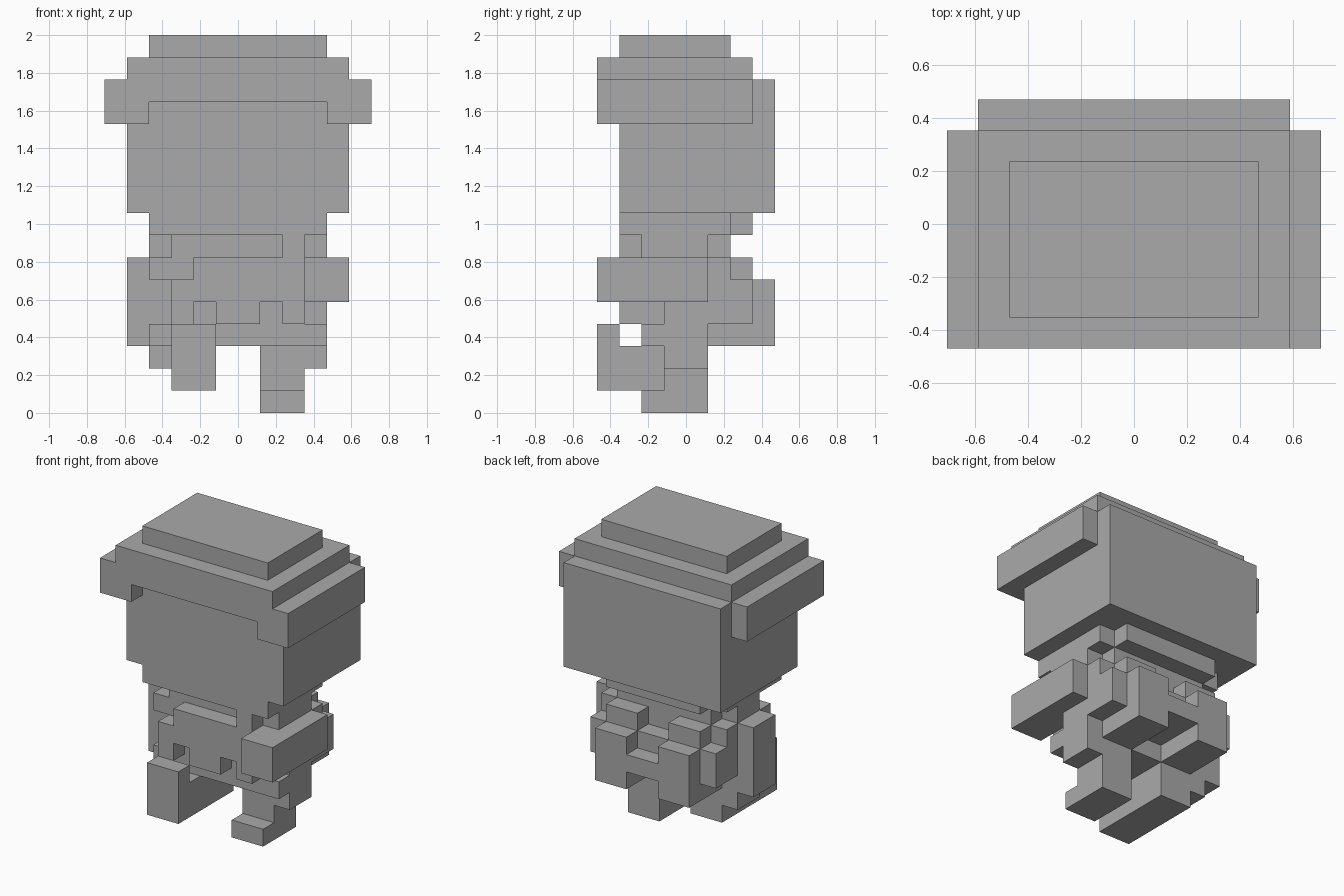
import bpy
import bmesh
from math import radians
from mathutils import Vector

UNIT = 2 / 17  # edge of one building block

cube = bpy.data.objects.get("Cube")
if cube:
    bpy.data.objects.remove(cube, do_unlink=True)

grey = bpy.data.materials.new("plain_grey")
grey.use_nodes = True
grey.diffuse_color = (0.4, 0.4, 0.4, 1)
grey.node_tree.nodes["Principled BSDF"].inputs["Base Color"].default_value = (0.4, 0.4, 0.4, 1)


def cells(box):
    """All block cells inside a box given as x, y and z spans."""
    (x0, x1), (y0, y1), (z0, z1) = box
    return {(x, y, z) for x in range(x0, x1) for y in range(y0, y1) for z in range(z0, z1)}


def mirrored(*boxes):
    """Each box together with its copy across x = 0."""
    return [b for (x, y, z) in boxes for b in ((x, y, z), ((-x[1], -x[0]), y, z))]


def part(name, boxes, cuts=()):
    """Join block boxes, remove the cuts and keep only the outer skin."""
    solid = set().union(*map(cells, boxes)).difference(*map(cells, cuts))
    bm = bmesh.new()
    corners = {}

    def corner(p):
        key = tuple(round(c) for c in p)
        if key not in corners:
            corners[key] = bm.verts.new(Vector(key) * UNIT)
        return corners[key]

    for cell in solid:
        for axis in range(3):
            for side in (0, 1):
                step = Vector((0, 0, 0))
                step[axis] = 1
                neighbour = Vector(cell) + step * (2 * side - 1)
                if tuple(int(c) for c in neighbour) in solid:
                    continue
                u, v = Vector((0, 0, 0)), Vector((0, 0, 0))
                u[(axis + 1) % 3] = v[(axis + 2) % 3] = 1
                base = Vector(cell) + step * side
                ring = [base, base + u, base + u + v, base + v]
                if not side:
                    ring.reverse()
                bm.faces.new([corner(p) for p in ring])
    bmesh.ops.dissolve_limit(bm, angle_limit=radians(1), verts=bm.verts, edges=bm.edges)
    mesh = bpy.data.meshes.new(name)
    bm.to_mesh(mesh)
    bm.free()
    mesh.materials.append(grey)
    obj = bpy.data.objects.new(name, mesh)
    bpy.context.collection.objects.link(obj)
    return obj


# Head with jaw, nape and hanging hair
part("head", [
    ((-5, 5), (-3, 4), (9, 15)),
    ((-4, 4), (-3, 2), (8, 9)),
    ((-3, 3), (2, 3), (8, 9)),
    ((2, 3), (-3, -2), (6, 8)),
    ((3, 4), (-2, 1), (7, 8)),
    ((-4, -3), (-1, 1), (7, 8)),
])

# Stepped hat with a wide brim, open above the face
part("hat", [
    ((-4, 4), (-3, 2), (16, 17)),
    ((-5, 5), (-4, 3), (15, 16)),
    ((-6, 6), (-4, 3), (13, 15)),
], cuts=[
    ((-4, 4), (-4, -3), (13, 14)),
    ((-5, 5), (-3, 3), (13, 15)),
])

# Torso, shoulders and coat skirt
part("coat", [
    ((-3, 3), (-2, 2), (4, 8)),
    ((-4, 4), (-2, 1), (6, 7)),
    ((-4, 4), (-1, 2), (4, 5)),
    ((-4, 4), (-1, 1), (3, 4)),
])

# Chest panel with two slots in its hem
part("chest_panel", [
    ((-3, 3), (-3, -2), (4, 6)),
    ((-2, 2), (-3, -2), (6, 7)),
], cuts=mirrored(((1, 2), (-3, -2), (4, 5))))

# Hips
part("hips", [((-4, 4), (-2, 1), (3, 4))])

# Pack on the back with shoulder straps
part("backpack", [
    ((-4, 4), (2, 3), (4, 6)),
    ((-1, 1), (3, 4), (4, 5)),
] + mirrored(
    ((1, 3), (1, 4), (3, 6)),
    ((1, 3), (2, 3), (6, 7)),
    ((3, 4), (1, 2), (5, 7)),
))

# Arms: left reaches forward, right hangs down
part("left_arm", [((3, 5), (-4, 1), (5, 7))])
part("right_arm", [((-5, -3), (-1, 1), (3, 7))])

# Legs: left stands, right is kicked forward with the toes up
part("left_leg", [
    ((1, 3), (-1, 1), (0, 3)),
    ((1, 3), (-2, -1), (0, 1)),
    ((3, 4), (-1, 1), (2, 3)),
])
part("right_leg", [
    ((-3, -1), (-4, 1), (1, 3)),
    ((-3, -1), (-4, -3), (3, 4)),
    ((-4, -3), (-1, 1), (2, 3)),
])
